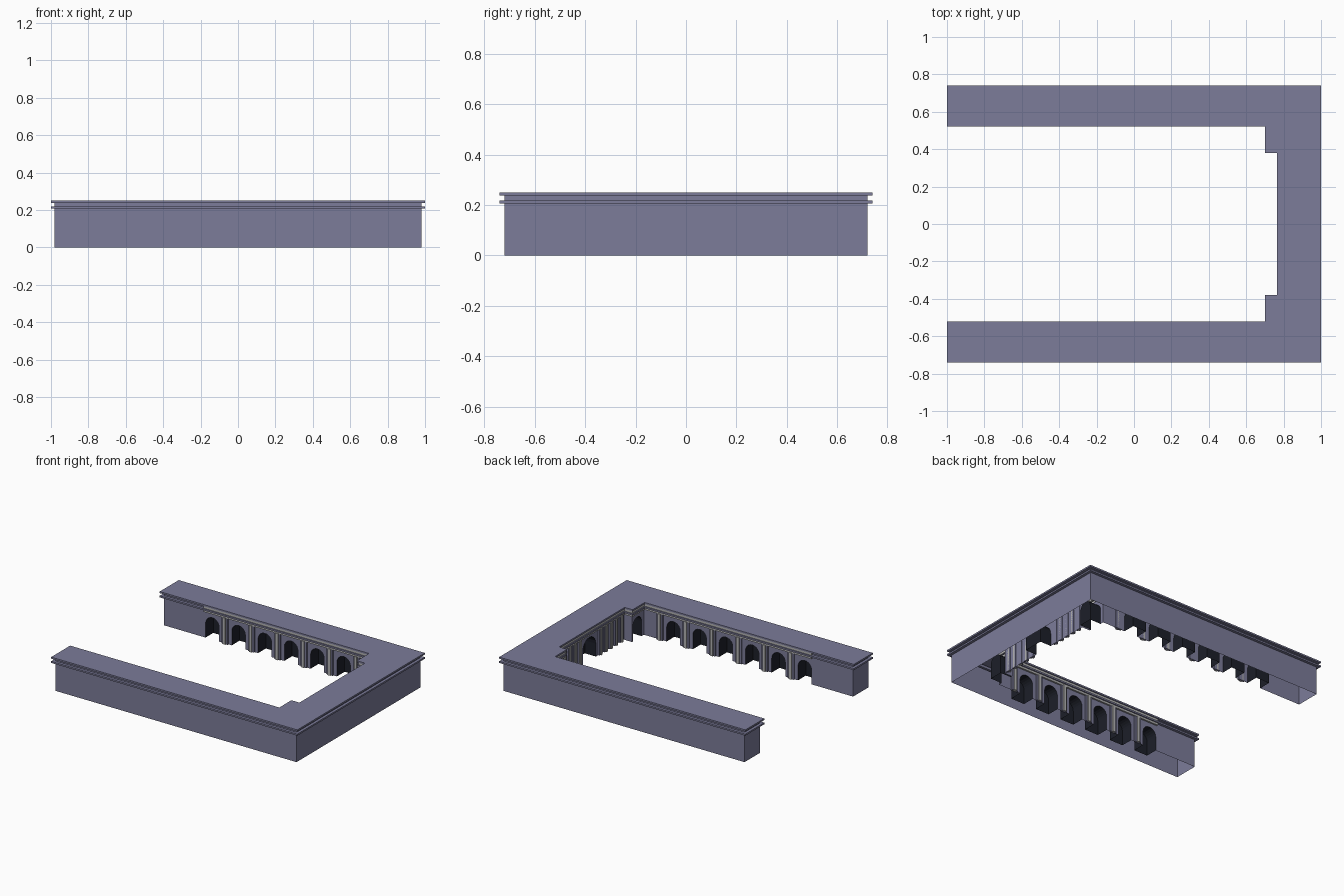
import bpy, bmesh, math

if "Cube" in bpy.data.objects:
    bpy.data.objects.remove(bpy.data.objects["Cube"])


def material(name, rgb):
    m = bpy.data.materials.new(name)
    m.diffuse_color = (*rgb, 1)
    m.use_nodes = True
    m.node_tree.nodes["Principled BSDF"].inputs["Base Color"].default_value = m.diffuse_color
    return m


STONE = material("stone", (0.2, 0.2, 0.32))
LIGHT = material("light_trim", (0.45, 0.45, 0.45))
DARK = material("dark_recess", (0.012, 0.014, 0.022))


def to_object(bm, name, mats):
    bmesh.ops.recalc_face_normals(bm, faces=bm.faces)
    me = bpy.data.meshes.new(name)
    bm.to_mesh(me)
    bm.free()
    for m in mats:
        me.materials.append(m)
    ob = bpy.data.objects.new(name, me)
    bpy.context.collection.objects.link(ob)
    return ob


def loft(bm, rings):
    # closed rings of 3D points, capped at both ends
    vs = [[bm.verts.new(p) for p in r] for r in rings]
    n = len(vs[0])
    for a, b in zip(vs, vs[1:]):
        for i in range(n):
            j = (i + 1) % n
            bm.faces.new((a[i], a[j], b[j], b[i]))
    bm.faces.new(vs[0][::-1])
    bm.faces.new(vs[-1])


def court(o, x0=-0.65):
    # courtyard wall line, pushed into the court by o
    half = [(x0, 0.54 - o), (0.72 - o, 0.54 - o), (0.72 - o, 0.40 - o), (0.785 - o, 0.40 - o)]
    return half + [(x, -y) for x, y in reversed(half)]


def plan(o):
    # whole U-shaped footprint grown by o
    w = -0.98 - o
    return [(w, -0.72 - o), (0.98 + o, -0.72 - o), (0.98 + o, 0.72 + o), (w, 0.72 + o)] + court(o, w)


def box(bm, x0, x1, y0, y1, z0, z1):
    loft(bm, [[(x0, y0, z), (x1, y0, z), (x1, y1, z), (x0, y1, z)] for z in (z0, z1)])


# walls with two projecting cornice bands
bm = bmesh.new()
profile = [(0, 0), (0, 0.207), (0.02, 0.207), (0.02, 0.219), (0, 0.219),
           (0, 0.238), (0.02, 0.238), (0.02, 0.25)]
loft(bm, [[(x, y, z) for x, y in plan(o)] for o, z in profile])
walls = to_object(bm, "walls", [STONE, DARK])


# arched niche cutters
def arch(width, top, n=10):
    r = width / 2
    pts = [(-r, -0.05), (r, -0.05)]
    return pts + [(r * math.cos(math.pi * i / n), top - r + r * math.sin(math.pi * i / n))
                  for i in range(n + 1)]


ARCH_X = [-0.587 + 0.2135 * i for i in range(6)]
bm = bmesh.new()
for s in (-1, 1):
    for cx in ARCH_X:
        loft(bm, [[(cx + u, s * y, z) for u, z in arch(0.11, 0.16)] for y in (0.51, 0.63)])
    loft(bm, [[(x, s * 0.463 + u, z) for u, z in arch(0.10, 0.16)] for x in (0.69, 0.81)])
loft(bm, [[(x, u, z) for u, z in arch(0.15, 0.17)] for x in (0.75, 0.875)])
for f in bm.faces:
    f.material_index = 1
cutter = to_object(bm, "niche_cutter", [STONE, DARK])
cutter.hide_render = True

mod = walls.modifiers.new("niches", "BOOLEAN")
mod.operation = "DIFFERENCE"
mod.solver = "EXACT"
mod.object = cutter
bpy.context.view_layer.objects.active = walls
bpy.ops.object.modifier_apply(modifier=mod.name)
bpy.data.objects.remove(cutter)

# the building is an open shell underneath
bm = bmesh.new()
bm.from_mesh(walls.data)
under = [f for f in bm.faces if all(abs(v.co.z) < 1e-4 for v in f.verts)]
bmesh.ops.delete(bm, geom=under, context="FACES")
bm.to_mesh(walls.data)
bm.free()

# light mouldings running round the courtyard
for name, o, z0, z1 in (("court_frieze", 0.013, 0.219, 0.238), ("court_moulding", 0.012, 0.192, 0.207)):
    bm = bmesh.new()
    ring = court(-0.002) + court(o)[::-1]
    loft(bm, [[(x, y, z) for x, y in ring] for z in (z0, z1)])
    to_object(bm, name, [LIGHT])

# pilasters between the wing arches: stone backing and light shaft
for name, w, d, mat in (("wing_pilaster_backs", 0.05, 0.01, STONE), ("wing_pilaster_shafts", 0.022, 0.018, LIGHT)):
    bm = bmesh.new()
    for s in (-1, 1):
        for cx in [x + 0.2135 / 2 for x in ARCH_X]:
            box(bm, cx - w / 2, cx + w / 2, s * 0.545, s * (0.54 - d), 0, 0.195)
    to_object(bm, name, [mat])

# row of narrow pilasters on the end wall, either side of the central arch
for name, w, d, mat in (("end_pilaster_backs", 0.035, 0.01, STONE), ("end_pilaster_shafts", 0.016, 0.018, LIGHT)):
    bm = bmesh.new()
    for s in (-1, 1):
        for i in range(5):
            cy = s * (0.12 + 0.06 * i)
            box(bm, 0.785 - d, 0.79, cy - w / 2, cy + w / 2, 0, 0.195)
    to_object(bm, name, [mat])
